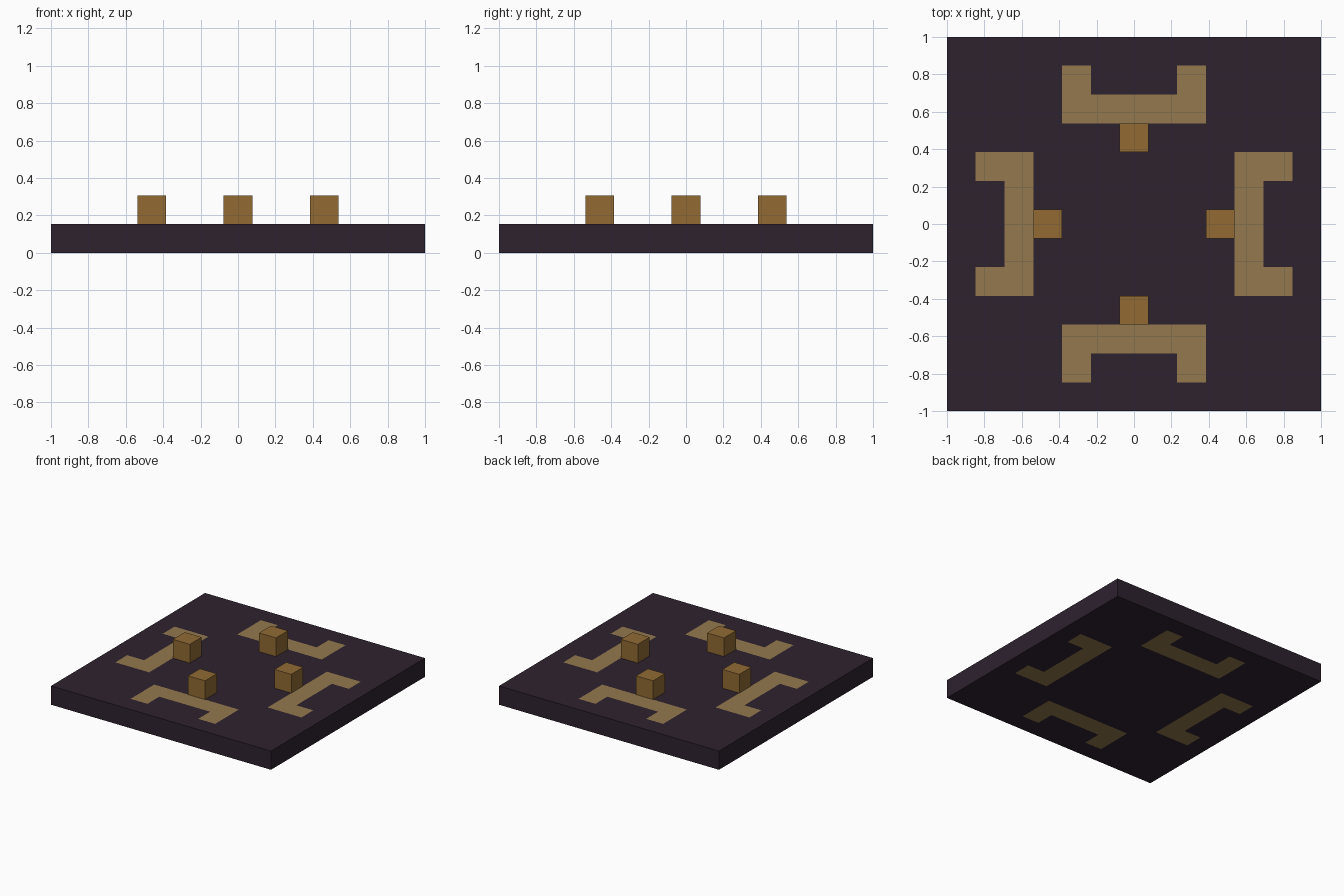
import bpy
import bmesh

cube = bpy.data.objects.get("Cube")
if cube:
    bpy.data.objects.remove(cube, do_unlink=True)

CELLS = 13
U = 2 / CELLS  # side of one board cell


def linear(c):
    c /= 255
    return c / 12.92 if c <= 0.04045 else ((c + 0.055) / 1.055) ** 2.4


def material(name, rgb):
    colour = [linear(c) for c in rgb] + [1]
    mat = bpy.data.materials.new(name)
    mat.use_nodes = True
    mat.diffuse_color = colour
    bsdf = next(n for n in mat.node_tree.nodes if n.type == "BSDF_PRINCIPLED")
    bsdf.inputs["Base Color"].default_value = colour
    return mat


def add_object(name, bm, mats):
    mesh = bpy.data.meshes.new(name)
    bm.to_mesh(mesh)
    bm.free()
    for mat in mats:
        mesh.materials.append(mat)
    obj = bpy.data.objects.new(name, mesh)
    bpy.context.collection.objects.link(obj)
    return obj


def is_inlay(x, y):
    """Bracket pattern: a five-cell bar with two feet pointing outward."""
    across, out = sorted((abs(round(x / U)), abs(round(y / U))))
    return (out == 4 and across <= 2) or (out == 5 and across == 2)


dark_plum = material("dark plum", (46, 34, 47))
tan = material("tan", (147, 120, 77))
bronze = material("bronze", (146, 107, 52))

# Square board, with the brackets inlaid in its top and bottom faces
bm = bmesh.new()
bmesh.ops.create_grid(bm, x_segments=CELLS, y_segments=CELLS, size=1)
top = bmesh.ops.extrude_face_region(bm, geom=bm.faces[:])["geom"]
bmesh.ops.translate(bm, vec=(0, 0, U),
                    verts=[v for v in top if isinstance(v, bmesh.types.BMVert)])
bmesh.ops.recalc_face_normals(bm, faces=bm.faces)
for face in bm.faces:
    centre = face.calc_center_median()
    if abs(face.normal.z) > 0.5 and is_inlay(centre.x, centre.y):
        face.material_index = 1
add_object("board", bm, [dark_plum, tan])

# Four cube pegs, one at the inner edge of each bracket
for side, x, y in (("front", 0, -3), ("back", 0, 3), ("left", 3, 0), ("right", -3, 0)):
    bm = bmesh.new()
    bmesh.ops.create_cube(bm, size=U)
    peg = add_object(side + "_peg", bm, [bronze])
    peg.location = (x * U, y * U, 1.5 * U)
